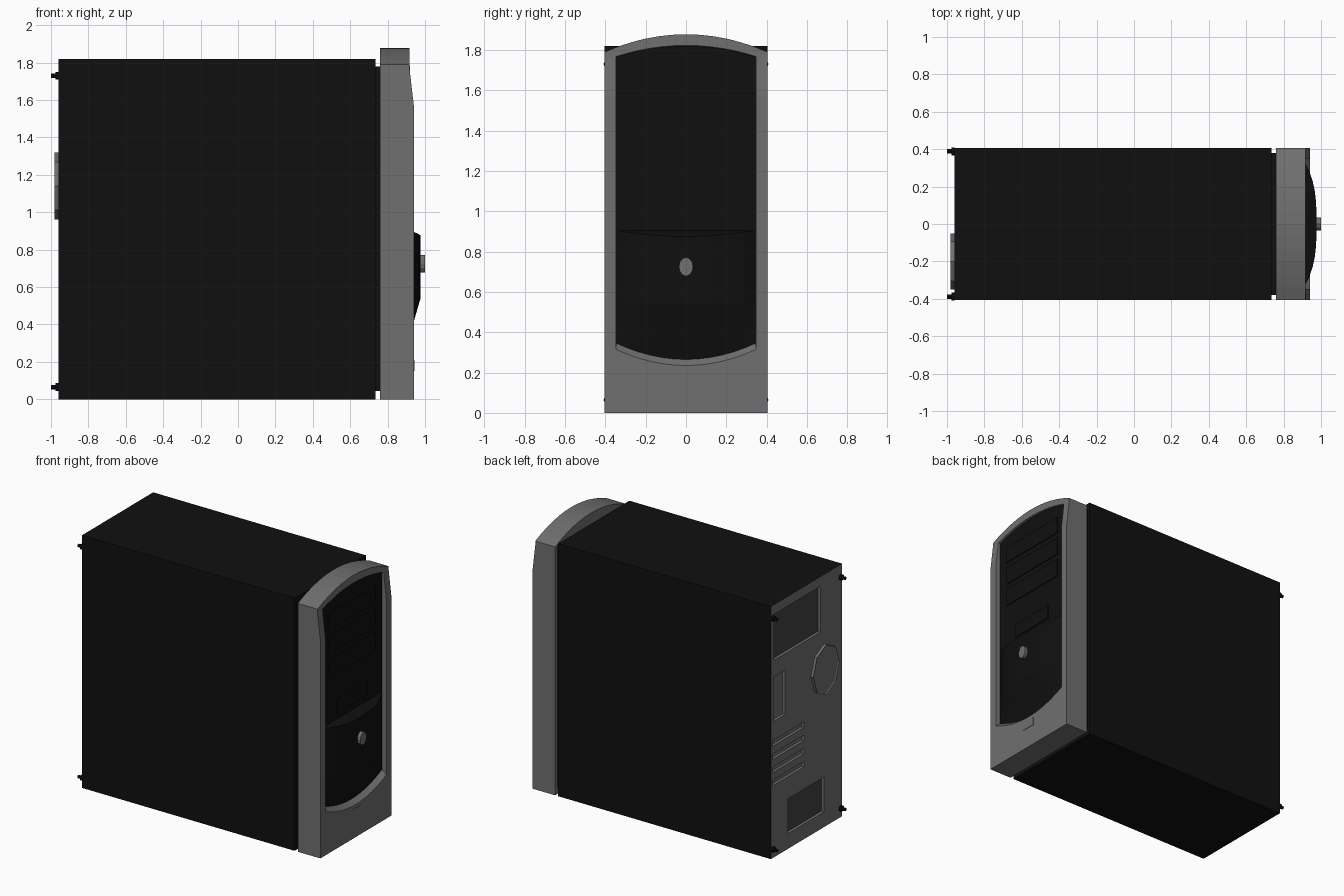
import bpy, bmesh, math
from mathutils import Matrix

if "Cube" in bpy.data.objects:
    bpy.data.objects.remove(bpy.data.objects["Cube"])


def material(name, r, g, b):
    m = bpy.data.materials.new(name)
    m.diffuse_color = (r, g, b, 1)
    m.use_nodes = True
    m.node_tree.nodes["Principled BSDF"].inputs["Base Color"].default_value = m.diffuse_color
    return m


BLACK = material("black", 0.005, 0.005, 0.005)
GREY = material("grey", 0.16, 0.16, 0.16)
DARK = material("dark_grey", 0.055, 0.055, 0.055)


def finish(name, bm, *mats, recalc=True):
    if recalc:
        bmesh.ops.recalc_face_normals(bm, faces=bm.faces[:])
    me = bpy.data.meshes.new(name)
    bm.to_mesh(me)
    bm.free()
    for m in mats:
        me.materials.append(m)
    ob = bpy.data.objects.new(name, me)
    bpy.context.collection.objects.link(ob)
    return ob


def box(name, x, y, z, mat, open_back=False):
    bm = bmesh.new()
    bmesh.ops.create_cube(bm, size=1)
    for v in bm.verts:
        v.co = [a[0] + (c + 0.5) * (a[1] - a[0]) for c, a in zip(v.co, (x, y, z))]
    bmesh.ops.recalc_face_normals(bm, faces=bm.faces[:])
    if open_back:
        bmesh.ops.delete(bm, geom=[f for f in bm.faces if f.normal.x < -0.9], context='FACES')
    return finish(name, bm, mat, recalc=False)


def disc(bm, x0, x1, y, z, ry, rz, n):
    """Closed elliptical cylinder along x."""
    mat = (Matrix.Translation(((x0 + x1) / 2, y, z)) @ Matrix.Diagonal((1, ry, rz, 1))
           @ Matrix.Rotation(math.pi / 2, 4, 'Y'))
    bmesh.ops.create_cone(bm, cap_ends=True, segments=n, radius1=1, radius2=1,
                          depth=x1 - x0, matrix=mat)


# Case shell and the narrow neck behind the front bezel
box("case_shell", (-0.96, 0.735), (-0.405, 0.405), (0, 1.82), BLACK, open_back=True)
box("bezel_neck", (0.73, 0.765), (-0.38, 0.38), (0.045, 1.78), BLACK)

# Back panel: a grid cut along the edges of every recess, then pushed in
recesses = [(-0.16, 0.37, 1.42, 1.75, 1), (-0.20, 0.21, 0.11, 0.36, 1),
            (0.245, 0.37, 0.98, 1.30, 0)]
recesses += [(0.03, 0.385, 0.52 + 0.095 * i, 0.56 + 0.095 * i, 0) for i in range(4)]
ys = sorted({-0.405, 0.405} | {v for r in recesses for v in r[:2]})
zs = sorted({0.0, 1.82} | {v for r in recesses for v in r[2:4]})
bm = bmesh.new()
grid = [[bm.verts.new((-0.96, y, z)) for y in ys] for z in zs]
for j in range(len(zs) - 1):
    for i in range(len(ys) - 1):
        bm.faces.new((grid[j][i], grid[j + 1][i], grid[j + 1][i + 1], grid[j][i + 1]))
for y0, y1, z0, z1, mi in recesses:
    inside = []
    for f in bm.faces:
        c = f.calc_center_median()
        if c.x < -0.959 and y0 < c.y < y1 and z0 < c.z < z1:
            inside.append(f)
    new = bmesh.ops.extrude_face_region(bm, geom=inside)["geom"]
    bmesh.ops.translate(bm, vec=(0.02, 0, 0),
                        verts=[g for g in new if isinstance(g, bmesh.types.BMVert)])
    for g in new:
        if isinstance(g, bmesh.types.BMFace):
            g.material_index = mi
    bmesh.ops.delete(bm, geom=[f for f in inside if f.is_valid], context='FACES')
bm.normal_update()
finish("back_panel", bm, GREY, DARK, recalc=False)

# Octagonal fan cover with a sunken middle
bm = bmesh.new()
disc(bm, -0.98, -0.955, -0.2, 1.14, 0.15, 0.18, 8)
bm.normal_update()
cap = [f for f in bm.faces if f.normal.x < -0.9]
bmesh.ops.inset_region(bm, faces=cap, thickness=0.012, depth=-0.006)
finish("fan_cover", bm, GREY)

# Four thumb screws at the back corners
bm = bmesh.new()
for y in (-0.388, 0.388):
    for z in (0.065, 1.73):
        disc(bm, -1.0, -0.955, y, z, 0.012, 0.012, 8)
        disc(bm, -0.975, -0.96, y, z, 0.021, 0.021, 8)
finish("thumb_screws", bm, BLACK)

# Front bezel: rings from the back outline to the recessed black panel
N = 12
T = [-1 + 2 * i / N for i in range(N + 1)]


def front_x(z):
    return 0.94 - 0.022 * min(1, max(0, (z - 1.57) / 0.19))


def outline(w, low, low_drop, high, high_rise, shoulder):
    bottom = [(w * t, low - low_drop * (1 - t * t)) for t in T]
    top = [(-w * t, high + high_rise * (1 - t * t)) for t in T]
    return bottom + [(w, 1.57), (w, shoulder)] + top + [(-w, shoulder), (-w, 1.57)]


outer = outline(0.405, 0, 0, 1.79, 0.088, 1.76)
inner = outline(0.348, 0.315, 0.08, 1.768, 0.055, 1.74)
sunk = outline(0.345, 0.345, 0.08, 1.765, 0.055, 1.74)
bm = bmesh.new()
rings = [[bm.verts.new((0.76, y, z)) for y, z in outer],
         [bm.verts.new((front_x(z), y, z)) for y, z in outer],
         [bm.verts.new((front_x(z), y, z)) for y, z in inner],
         [bm.verts.new((0.905, y, z)) for y, z in sunk]]
for a, b in zip(rings, rings[1:]):
    for i in range(len(a)):
        k = (i + 1) % len(a)
        bm.faces.new((a[i], a[k], b[k], b[i]))
bm.faces.new(rings[0])
bm.faces.new(rings[-1]).material_index = 1
finish("front_bezel", bm, GREY, BLACK)

# Bulging lower cover with a crescent ledge on top
bm = bmesh.new()
rows = []
for k, amount in enumerate((0, 1, 1, 0.5, 0)):
    row = []
    for t in T:
        arc = 1 - t * t
        z = (0.905, 0.905 - 0.03 * arc, 0.54, 0.42, 0.345 - 0.08 * arc)[k]
        x = 0.906 + 0.07 * amount * (1 - abs(t) ** 3)
        row.append(bm.verts.new((x, 0.345 * t, z)))
    rows.append(row)
for a, b in zip(rows, rows[1:]):
    for i in range(N):
        bm.faces.new((a[i], b[i], b[i + 1], a[i + 1]))
bmesh.ops.remove_doubles(bm, verts=bm.verts[:], dist=0.0005)
bm.normal_update()
finish("lower_cover", bm, BLACK, recalc=False)

# Drive bay covers
for i, (w, z0, z1) in enumerate([(0.27, 1.58, 1.70), (0.27, 1.41, 1.54),
                                 (0.27, 1.24, 1.37), (0.17, 0.95, 1.05)]):
    box(f"drive_cover_{i + 1}", (0.90, 0.912), (-w, w), (z0, z1), BLACK)

# Power button and the small plate on the bezel foot
bm = bmesh.new()
disc(bm, 0.96, 1.0, 0, 0.725, 0.035, 0.047, 12)
finish("power_button", bm, GREY)
box("bezel_plate", (0.935, 0.943), (-0.052, 0.052), (0.15, 0.21), GREY)
